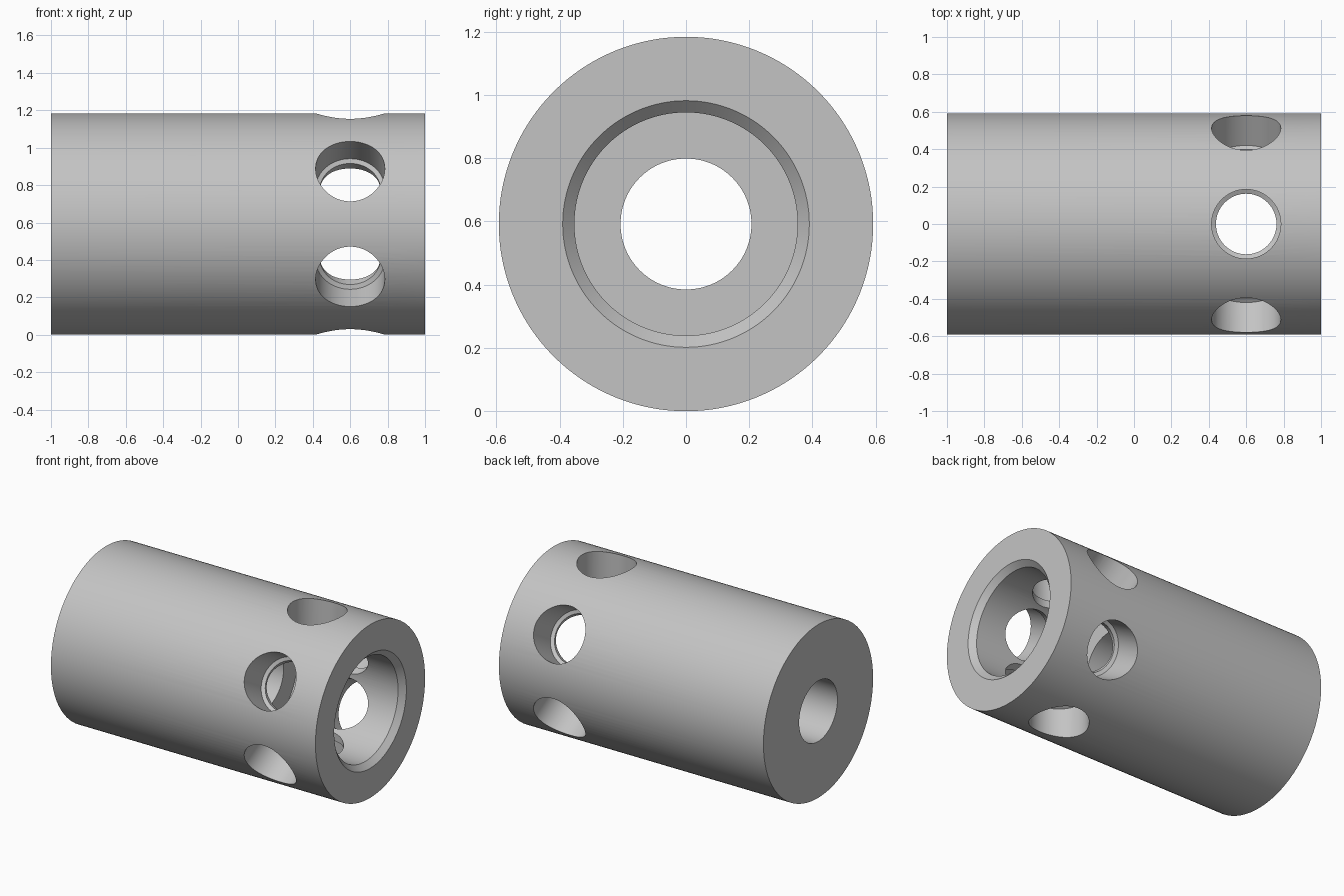
import bpy, bmesh, math
from mathutils import Matrix

RADIUS = 0.592
HOLE_X = 0.6

if "Cube" in bpy.data.objects:
    bpy.data.objects.remove(bpy.data.objects["Cube"], do_unlink=True)

steel = bpy.data.materials.new("satin grey steel")
steel.use_nodes = True
colour = (0.55, 0.55, 0.55, 1)
steel.diffuse_color = colour
steel.node_tree.nodes["Principled BSDF"].inputs["Base Color"].default_value = colour


def lathe(bm, profile, steps, matrix, closed):
    """Turn (radius, height) points round z; closed profiles make a tube."""
    rings = []
    for radius, height in profile:
        ring = []
        for i in range(steps):
            a = math.tau * i / steps
            co = matrix @ Matrix.Translation((radius * math.cos(a), radius * math.sin(a), height))
            ring.append(bm.verts.new(co.translation))
        rings.append(ring)
    pairs = list(zip(rings, rings[1:]))
    if closed:
        pairs.append((rings[-1], rings[0]))
    else:
        bm.faces.new(rings[0])
        bm.faces.new(rings[-1])
    for low, high in pairs:
        for i in range(steps):
            j = (i + 1) % steps
            bm.faces.new((low[i], low[j], high[j], high[i]))


def make_object(name, bm):
    bmesh.ops.recalc_face_normals(bm, faces=bm.faces)
    mesh = bpy.data.meshes.new(name)
    bm.to_mesh(mesh)
    bm.free()
    mesh.materials.append(steel)
    obj = bpy.data.objects.new(name, mesh)
    bpy.context.collection.objects.link(obj)
    return obj


# Sleeve: thick tube with a chamfered wide bore and a narrow rear bore
axis = Matrix.Translation((0, 0, RADIUS)) @ Matrix.Rotation(math.pi / 2, 4, "Y")
bm = bmesh.new()
lathe(bm, [(RADIUS, -1), (RADIUS, 1), (0.39, 1), (0.353, 0.963),
           (0.353, 0.2), (0.207, 0.2), (0.207, -1)], 128, axis, True)
sleeve = make_object("sleeve", bm)

# Six radial holes, each with a small retaining lip at the inner end
bm = bmesh.new()
for k in range(6):
    place = Matrix.Translation((HOLE_X, 0, RADIUS)) @ Matrix.Rotation(k * math.pi / 3, 4, "X")
    lathe(bm, [(0.162, 0.3), (0.162, 0.367), (0.185, 0.378), (0.185, 0.7)], 64, place, False)
cutter = make_object("radial_hole_cutter", bm)
cutter.hide_render = True

cut = sleeve.modifiers.new("radial holes", "BOOLEAN")
cut.operation = "DIFFERENCE"
cut.solver = "EXACT"
cut.object = cutter

bpy.ops.object.select_all(action="DESELECT")
sleeve.select_set(True)
bpy.context.view_layer.objects.active = sleeve
bpy.ops.object.modifier_apply(modifier=cut.name)
bpy.data.objects.remove(cutter, do_unlink=True)
bpy.ops.object.shade_smooth_by_angle(angle=math.radians(25))
